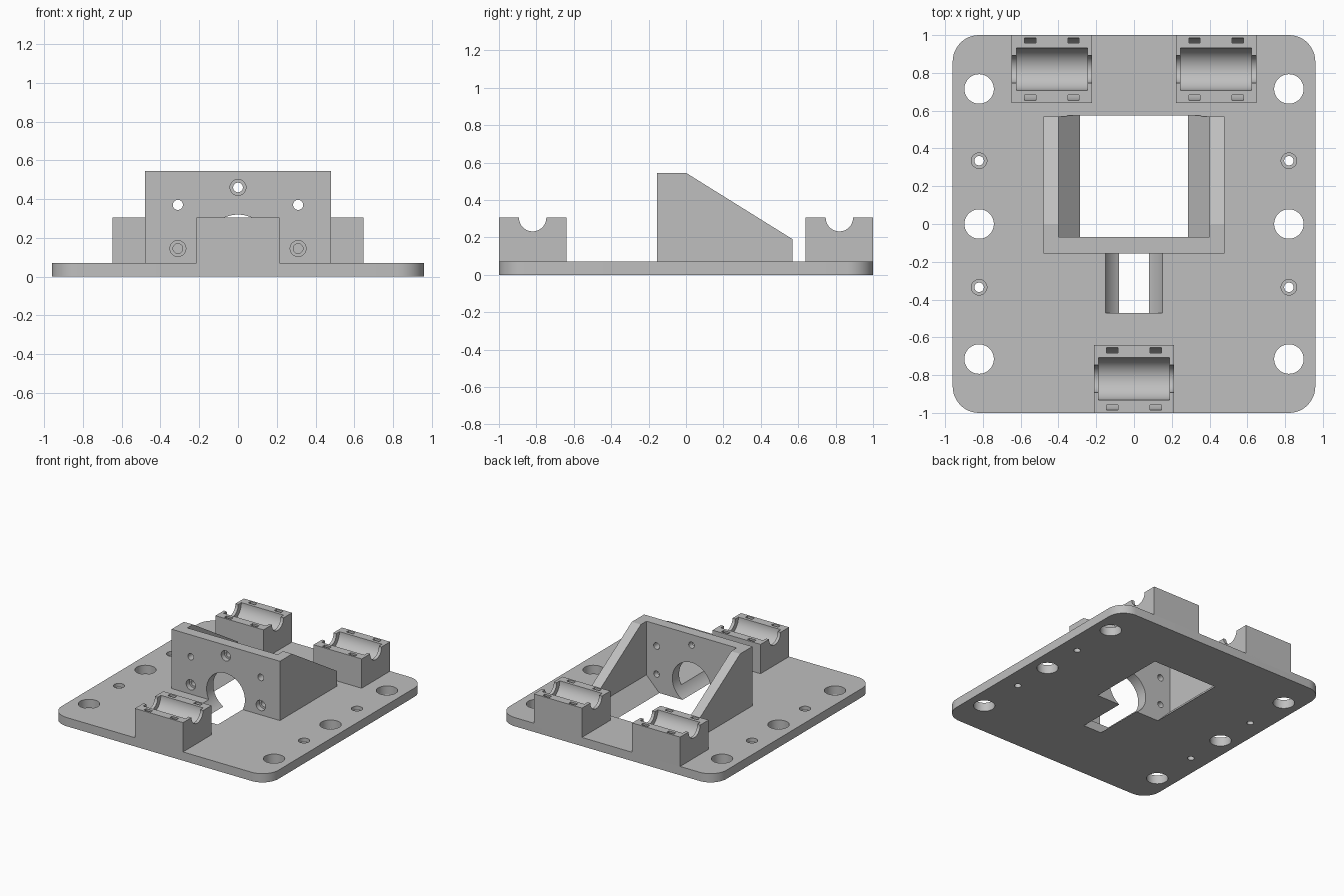
import bpy, bmesh, math
from mathutils import Matrix, Vector

cube = bpy.data.objects.get("Cube")
if cube:
    bpy.data.objects.remove(cube, do_unlink=True)

grey = bpy.data.materials.new("plain grey")
grey.use_nodes = True
colour = (0.52, 0.52, 0.52, 1)
grey.diffuse_color = colour
grey.node_tree.nodes["Principled BSDF"].inputs["Base Color"].default_value = colour


def finish(name, bm):
    bmesh.ops.recalc_face_normals(bm, faces=bm.faces)
    mesh = bpy.data.meshes.new(name)
    bm.to_mesh(mesh)
    bm.free()
    mesh.materials.append(grey)
    obj = bpy.data.objects.new(name, mesh)
    bpy.context.collection.objects.link(obj)
    return obj


def box(name, x, y, z, radius=0):
    """Box between three ranges, with optional rounded upright corners."""
    bm = bmesh.new()
    bmesh.ops.create_cube(bm, size=1)
    for v in bm.verts:
        v.co = Vector([r[0] if c < 0 else r[1] for r, c in zip((x, y, z), v.co)])
    if radius:
        upright = [e for e in bm.edges if abs(e.verts[0].co.z - e.verts[1].co.z) > 0.01]
        bmesh.ops.bevel(bm, geom=upright, offset=radius, segments=12,
                        profile=0.5, affect='EDGES')
    return finish(name, bm)


def rod(name, centre, axis, radius, length):
    """Cylinder centred on a point along x, y or z."""
    bm = bmesh.new()
    turn = {'X': Matrix.Rotation(math.pi / 2, 4, 'Y'),
            'Y': Matrix.Rotation(math.pi / 2, 4, 'X'), 'Z': Matrix()}[axis]
    bmesh.ops.create_cone(bm, cap_ends=True, segments=64, radius1=radius, radius2=radius,
                          depth=length, matrix=Matrix.Translation(centre) @ turn)
    return finish(name, bm)


def prism(name, profile, place, start, end):
    """Extrude a flat profile; place(a, b, t) gives each point."""
    bm = bmesh.new()
    face = bm.faces.new([bm.verts.new(place(a, b, start)) for a, b in profile])
    new = bmesh.ops.extrude_face_region(bm, geom=[face])["geom"]
    shift = Vector(place(0, 0, end)) - Vector(place(0, 0, start))
    bmesh.ops.translate(bm, vec=shift, verts=[g for g in new if isinstance(g, bmesh.types.BMVert)])
    return finish(name, bm)


def cut(obj, cutters):
    """Subtract every cutter, then discard it."""
    bpy.ops.object.select_all(action='DESELECT')
    bpy.context.view_layer.objects.active = obj
    obj.select_set(True)
    for c in cutters:
        c.hide_render = True
        mod = obj.modifiers.new("cut", 'BOOLEAN')
        mod.operation, mod.solver, mod.object = 'DIFFERENCE', 'EXACT', c
        bpy.ops.object.modifier_apply(modifier=mod.name)
        bpy.data.objects.remove(c, do_unlink=True)
    bpy.ops.object.shade_smooth_by_angle(angle=math.radians(30))
    return obj


TOP = 0.07           # top of the base plate
SHAFT_Z = 0.15       # height of the motor shaft


def motor_space():
    """Bay with sloping lower sides, plus the round bore in front of it."""
    side = [(0.285, 0), (0.4, 0.115), (0.4, 1)]
    below = [(0.185, -0.1)]
    half = below + side
    outline = half + [(-x, z) for x, z in reversed(half)]
    bay = prism("bay_cutter", outline, lambda a, b, t: (a, t, b), -0.07, 0.575)
    bore = rod("bore_cutter", (0, -0.26, SHAFT_Z), 'Y', 0.17, 0.42)
    return [bay, bore]


# Base plate with mounting holes
plate = box("base_plate", (-0.96, 0.96), (-1, 1), (0, TOP), 0.14)
holes = motor_space()
for x in (-0.82, 0.82):
    for y in (-0.715, 0, 0.715):
        holes.append(rod("hole", (x, y, 0), 'Z', 0.078, 0.5))
    for y in (-0.335, 0.335):
        holes.append(rod("hole", (x, y, 0), 'Z', 0.025, 0.5))
        holes.append(rod("recess", (x, y, TOP), 'Z', 0.041, 0.06))
cut(plate, holes)

# Motor bracket: upright front wall with sloping side ribs
outline = [(-0.155, 0.05), (-0.155, 0.545), (0, 0.545), (0.57, 0.19), (0.57, 0.05)]
bracket = prism("motor_bracket", outline, lambda a, b, t: (t, a, b), -0.48, 0.48)
holes = motor_space()
for x, z in ((0, 0.46), (-0.31, 0.145), (0.31, 0.145)):
    holes.append(rod("screw_hole", (x, -0.1, z), 'Y', 0.025, 0.3))
    holes.append(rod("screw_recess", (x, -0.155, z), 'Y', 0.041, 0.08))
for x in (-0.31, 0.31):
    holes.append(rod("pin_hole", (x, -0.1, 0.37), 'Y', 0.026, 0.3))
cut(bracket, holes)


def bearing_block(name, cx, cy):
    """Cradle for a linear bearing, with two curved strap channels."""
    top = 0.305
    block = box(name, (cx - 0.213, cx + 0.213), (cy - 0.18, cy + 0.18), (0.05, top))
    cutters = [rod("shaft_groove", (cx, cy, top), 'X', 0.073, 0.6),
               rod("bearing_groove", (cx, cy, top), 'X', 0.112, 0.376)]
    for dx in (-0.115, 0.115):
        ring = rod("strap_ring", (cx + dx, cy, top), 'X', 0.165, 0.06)
        core = rod("strap_core", (cx + dx, cy, top), 'X', 0.137, 0.2)
        cutters.append(cut(ring, [core]))
    return cut(block, cutters)


# Three bearing cradles
bearing_block("front_bearing_block", 0, -0.82)
bearing_block("back_left_bearing_block", 0.435, 0.82)
bearing_block("back_right_bearing_block", -0.435, 0.82)
